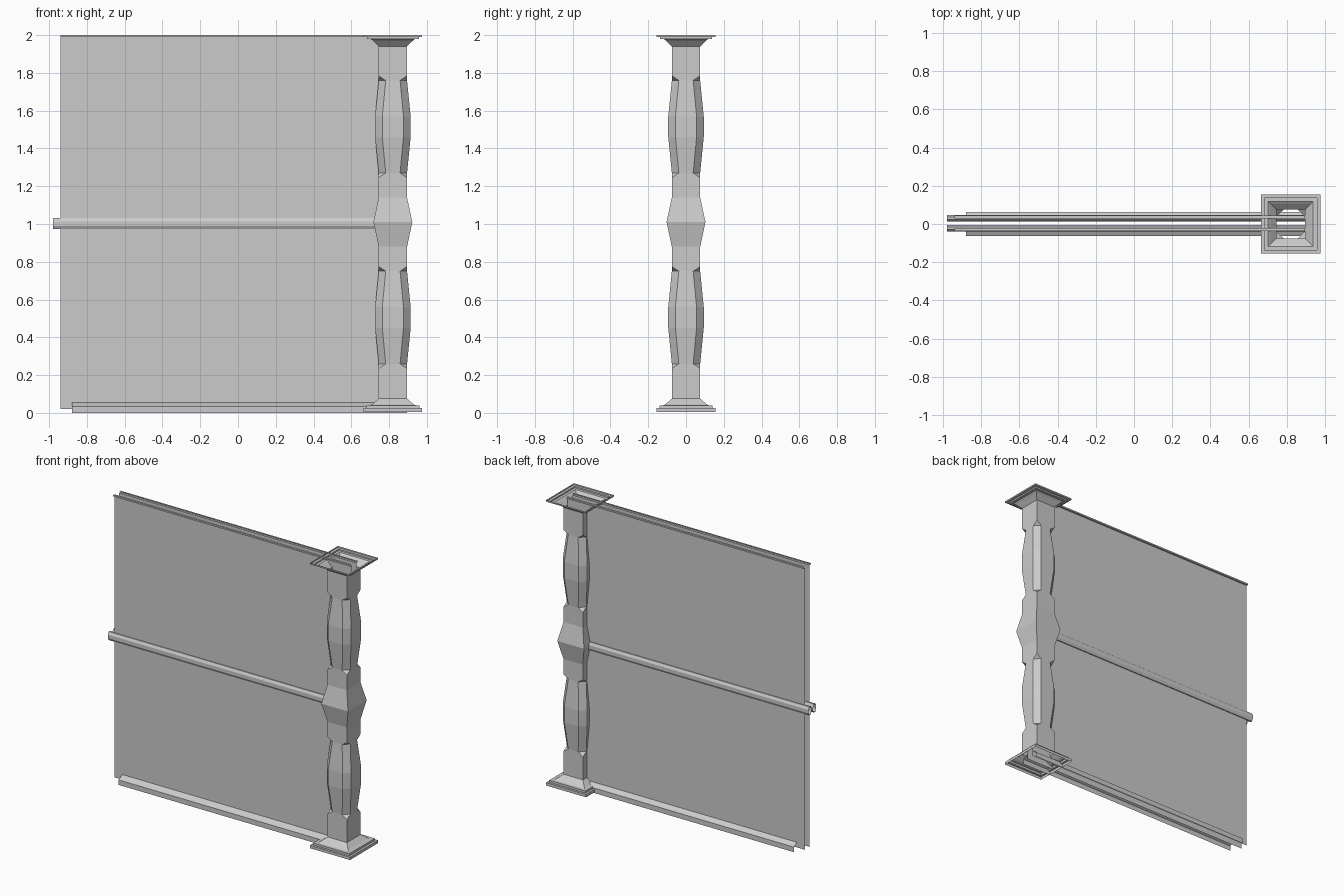
import bpy, bmesh
from math import cos, sin, pi

if "Cube" in bpy.data.objects:
    bpy.data.objects.remove(bpy.data.objects["Cube"])

POST_X = 0.82


def make(name, bm):
    bmesh.ops.remove_doubles(bm, verts=bm.verts, dist=1e-5)
    bmesh.ops.recalc_face_normals(bm, faces=bm.faces)
    me = bpy.data.meshes.new(name)
    bm.to_mesh(me)
    bm.free()
    ob = bpy.data.objects.new(name, me)
    bpy.context.collection.objects.link(ob)
    return ob


def skin(bm, rings, closed):
    """Bridge successive rings of points with quads (triangles at shared corners)."""
    vs = [[bm.verts.new(p) for p in r] for r in rings]
    n = len(rings[0])
    for lo, hi in zip(vs, vs[1:]):
        for i in range(n if closed else n - 1):
            j = (i + 1) % n
            quad = []
            for v in (lo[i], lo[j], hi[j], hi[i]):
                if all((v.co - q.co).length > 1e-5 for q in quad):
                    quad.append(v)
            if len(quad) > 2:
                bm.faces.new(quad)


def loft(name, profile):
    """Hollow post section: (z, half width, half width of the flat face)."""
    bm = bmesh.new()
    rings = []
    for z, a, b in profile:
        pts = [(a, -b), (a, b), (b, a), (-b, a), (-a, b), (-a, -b), (-b, -a), (b, -a)]
        rings.append([(POST_X + x, y, z) for x, y in pts])
    skin(bm, rings, True)
    return make(name, bm)


def extrude_x(name, pts, x0, x1, closed=False):
    """Run a (y, z) section along x with open ends."""
    bm = bmesh.new()
    skin(bm, [[(x, y, z) for y, z in pts] for x in (x0, x1)], closed)
    return make(name, bm)


# Turned post: square stock, two chamfered bulges and a central knop
W = 0.075


def bulge(z):
    return [(z - 0.27, W, W), (z - 0.245, W, 0.038), (z - 0.055, 0.094, 0.056),
            (z + 0.055, 0.094, 0.056), (z + 0.245, W, 0.038), (z + 0.27, W, W)]


loft("post", [(0.075, W, W)] + bulge(0.505)
     + [(0.88, W, W), (1.01, 0.103, 0.103), (1.14, W, W)]
     + bulge(1.515) + [(1.94, W, W)])

# Stepped mouldings at foot and top
base = [(0.005, 0.155), (0.025, 0.155), (0.025, 0.14), (0.04, 0.14),
        (0.04, 0.12), (0.047, 0.108), (0.075, W)]
cap = [(2.0, 0.155), (1.99, 0.155), (1.99, 0.137), (1.98, 0.137),
       (1.98, 0.118), (1.97, 0.105), (1.94, W)]
loft("post_base", [(z, a, a) for z, a in base])
loft("post_cap", [(z, a, a) for z, a in cap])

# Two wall sheets, each with top lip, mid rail and skirting
for side, s, y in (("front", -1, -0.022), ("back", 1, 0.03)):
    extrude_x(side + "_panel",
              [(y, 0.02), (y, 1.99), (y + s * 0.014, 1.99), (y + s * 0.014, 2.0), (y, 2.0)],
              -0.94, 0.895)
    tube = [(y + 0.018 * cos(pi / 8 + k * pi / 4), 1.002 + 0.032 * sin(pi / 8 + k * pi / 4))
            for k in range(8)]
    extrude_x(side + "_mid_rail", tube, -0.98, 0.895, True)
    extrude_x(side + "_skirting",
              [(s * 0.064, 0.0), (s * 0.064, 0.035), (y, 0.056)], -0.88, 0.895)
